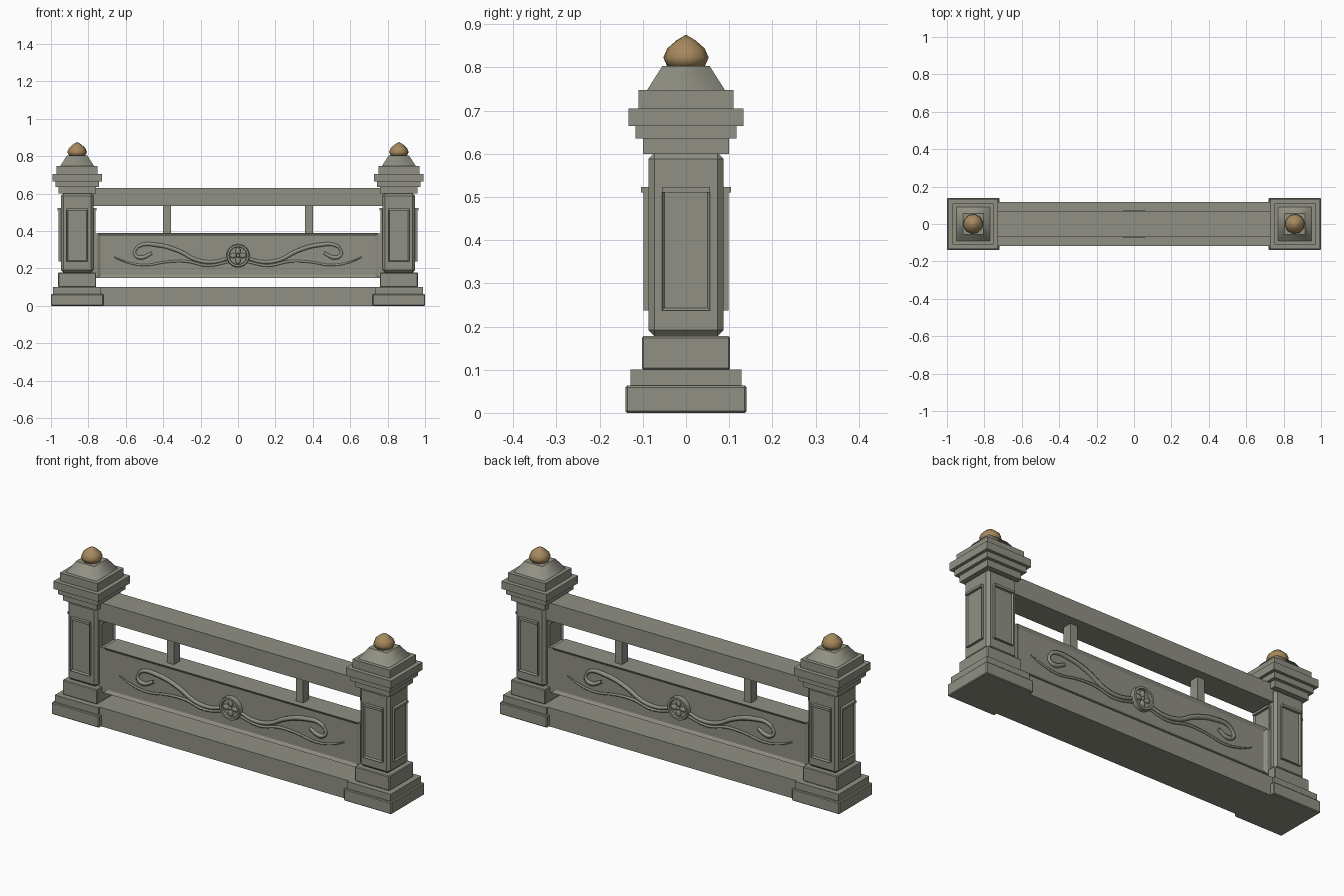
import bpy, bmesh, math
from mathutils import Matrix, Vector

old = bpy.data.objects.get("Cube")
if old:
    bpy.data.objects.remove(old, do_unlink=True)


def material(name, rgb):
    m = bpy.data.materials.new(name)
    m.use_nodes = True
    m.diffuse_color = (*rgb, 1)
    m.node_tree.nodes["Principled BSDF"].inputs["Base Color"].default_value = (*rgb, 1)
    return m


STONE = material("grey stone", (0.28, 0.28, 0.23))
GOLD = material("aged gold", (0.38, 0.25, 0.11))


def finish(bm, name, mat, smooth=False):
    mesh = bpy.data.meshes.new(name)
    bmesh.ops.recalc_face_normals(bm, faces=bm.faces)
    for f in bm.faces:
        f.smooth = smooth
    bm.to_mesh(mesh)
    bm.free()
    ob = bpy.data.objects.new(name, mesh)
    mesh.materials.append(mat)
    bpy.context.collection.objects.link(ob)
    return ob


def box(name, x, y, z, bevel=0, turn=0, origin=(0, 0, 0), recess=None):
    """Box from (min, max) ranges; recess = (border, depth, facing signs along y)."""
    bm = bmesh.new()
    bmesh.ops.create_cube(bm, size=1)
    for v in bm.verts:
        v.co = [r[0] if c < 0 else r[1] for c, r in zip(v.co, (x, y, z))]
    if bevel:
        bmesh.ops.bevel(bm, geom=bm.edges[:], offset=bevel, segments=1, affect='EDGES')
    if recess:
        border, depth, signs = recess
        bm.normal_update()
        for f in [f for f in bm.faces if any(f.normal.y * s > 0.9 for s in signs)]:
            bmesh.ops.inset_region(bm, faces=[f], thickness=border)
            bmesh.ops.translate(bm, verts=f.verts[:], vec=-f.normal * depth)
    bm.transform(Matrix.Translation(origin) @ Matrix.Rotation(turn, 4, 'Z'))
    return finish(bm, name, STONE)


def square(name, cx, half, z0, z1, bevel=0):
    return box(name, (cx - half, cx + half), (-half, half), (z0, z1), bevel)


def lathe(name, cx, profile, sides, mat):
    bm = bmesh.new()
    vs = [bm.verts.new((r, 0, z)) for r, z in profile]
    es = [bm.edges.new(p) for p in zip(vs, vs[1:])]
    bmesh.ops.spin(bm, geom=vs + es, cent=(0, 0, 0), axis=(0, 0, 1),
                   angle=math.tau, steps=sides)
    bmesh.ops.remove_doubles(bm, verts=bm.verts, dist=0.0005)
    bm.transform(Matrix.Translation((cx, 0, 0)) @ Matrix.Rotation(math.pi / 4, 4, 'Z'))
    return finish(bm, name, mat, True)


# Posts
for side, cx in (("left", 0.86), ("right", -0.86)):
    square(side + "_post_plinth", cx, 0.14, 0, 0.063, 0.004)
    square(side + "_post_step", cx, 0.128, 0.06, 0.1)
    square(side + "_post_foot", cx, 0.102, 0.1, 0.178, 0.004)
    square(side + "_post_body", cx, 0.087, 0.178, 0.602, 0.014)
    for i, (half, z0, z1) in enumerate(((0.1, 0.6, 0.635), (0.117, 0.635, 0.665),
                                        (0.133, 0.665, 0.705), (0.11, 0.705, 0.748))):
        square(f"{side}_cap_tier_{i + 1}", cx, half, z0, z1)
    q = math.sqrt(2)
    lathe(side + "_cap_roof", cx, [(0.09 * q, 0.748), (0.055 * q, 0.803)], 4, STONE)
    square(side + "_cap_roof_top", cx, 0.055, 0.795, 0.803)
    lathe(side + "_finial", cx, [(0, 0.8), (0.044, 0.802), (0.053, 0.823),
                                 (0.044, 0.844), (0.022, 0.863), (0, 0.876)], 10, GOLD)
    # Framed plates on the four faces
    for k in range(4):
        a = k * math.pi / 2
        box(f"{side}_post_plate_{k + 1}", (-0.056, 0.056), (-0.099, -0.08), (0.237, 0.523),
            turn=a, origin=(cx, 0, 0), recess=(0.009, 0.008, (-1,)))
        box(f"{side}_plate_lip_{k + 1}", (-0.056, 0.056), (-0.104, -0.09), (0.511, 0.523),
            turn=a, origin=(cx, 0, 0))

# Long horizontal members and balusters
box("base_beam", (-0.8, 0.8), (-0.117, 0.117), (0, 0.1))
box("top_rail", (-0.8, 0.8), (-0.07, 0.07), (0.535, 0.63))
for side, cx in (("left", 0.38), ("right", -0.38)):
    box(side + "_baluster", (cx - 0.021, cx + 0.021), (-0.025, 0.025), (0.385, 0.54))

# Recessed panel with end stiles
box("carved_panel", (-0.75, 0.75), (-0.06, 0.06), (0.15, 0.39), recess=(0.022, 0.01, (-1, 1)))
for side, s in (("left", 1), ("right", -1)):
    box(side + "_panel_stile", sorted((s * 0.75, s * 0.8)), (-0.058, 0.058), (0.15, 0.386))

# Carved scrolls: (x, z, thickness)
RIBBON = [(0.05, 0.255, 0.8), (0.13, 0.235, 1), (0.22, 0.245, 1.1), (0.32, 0.295, 1.2),
          (0.43, 0.325, 1.2), (0.53, 0.32, 1), (0.55, 0.295, 0.6)]
CURL = [(0.54, 0.318, 0.5), (0.552, 0.275, 0.9), (0.52, 0.258, 1.2), (0.46, 0.282, 0.9)]
TENDRIL = [(0.05, 0.235, 0.6), (0.16, 0.215, 0.7), (0.28, 0.238, 0.7), (0.38, 0.235, 0.6),
           (0.5, 0.218, 0.6), (0.6, 0.235, 0.5), (0.66, 0.26, 0.3)]


def scrollwork(name, y):
    cu = bpy.data.curves.new(name, 'CURVE')
    cu.dimensions = '3D'
    cu.bevel_depth = 0.0105
    cu.bevel_resolution = 1
    cu.resolution_u = 5
    cu.use_fill_caps = True
    for sx in (-1, 1):
        for path in (RIBBON, CURL, TENDRIL):
            sp = cu.splines.new('BEZIER')
            sp.bezier_points.add(len(path) - 1)
            for p, (x, z, r) in zip(sp.bezier_points, path):
                p.co = (sx * x, y, z)
                p.radius = r
                p.handle_left_type = p.handle_right_type = 'AUTO'
    cu.materials.append(STONE)
    ob = bpy.data.objects.new(name, cu)
    bpy.context.collection.objects.link(ob)


def medallion(name, s):
    bm = bmesh.new()
    # Rim as a lathed ring around a disc
    rim = [(0.0, 0.01), (0.046, 0.01), (0.048, 0.023), (0.059, 0.023), (0.062, 0.0)]
    vs = [bm.verts.new((r, 0, h)) for r, h in rim]
    es = [bm.edges.new(p) for p in zip(vs, vs[1:])]
    bmesh.ops.spin(bm, geom=vs + es, cent=(0, 0, 0), axis=(0, 0, 1),
                   angle=math.tau, steps=24)
    bmesh.ops.remove_doubles(bm, verts=bm.verts, dist=0.0002)
    # Four petals and a centre boss
    for k in range(4):
        m = (Matrix.Rotation(k * math.pi / 2, 4, 'Z') @ Matrix.Translation((0.026, 0, 0.01))
             @ Matrix.Diagonal((0.02, 0.014, 0.011, 1)))
        bmesh.ops.create_uvsphere(bm, u_segments=10, v_segments=6, radius=1, matrix=m)
    bmesh.ops.create_uvsphere(bm, u_segments=10, v_segments=6, radius=0.01,
                              matrix=Matrix.Translation((0, 0, 0.012)))
    bm.transform(Matrix.Translation((0, s * 0.05, 0.268))
                 @ Matrix.Rotation(-s * math.pi / 2, 4, 'X'))
    finish(bm, name, STONE)


for name, s in (("front", -1), ("back", 1)):
    scrollwork(name + "_scrollwork", s * 0.052)
    medallion(name + "_medallion", s)
